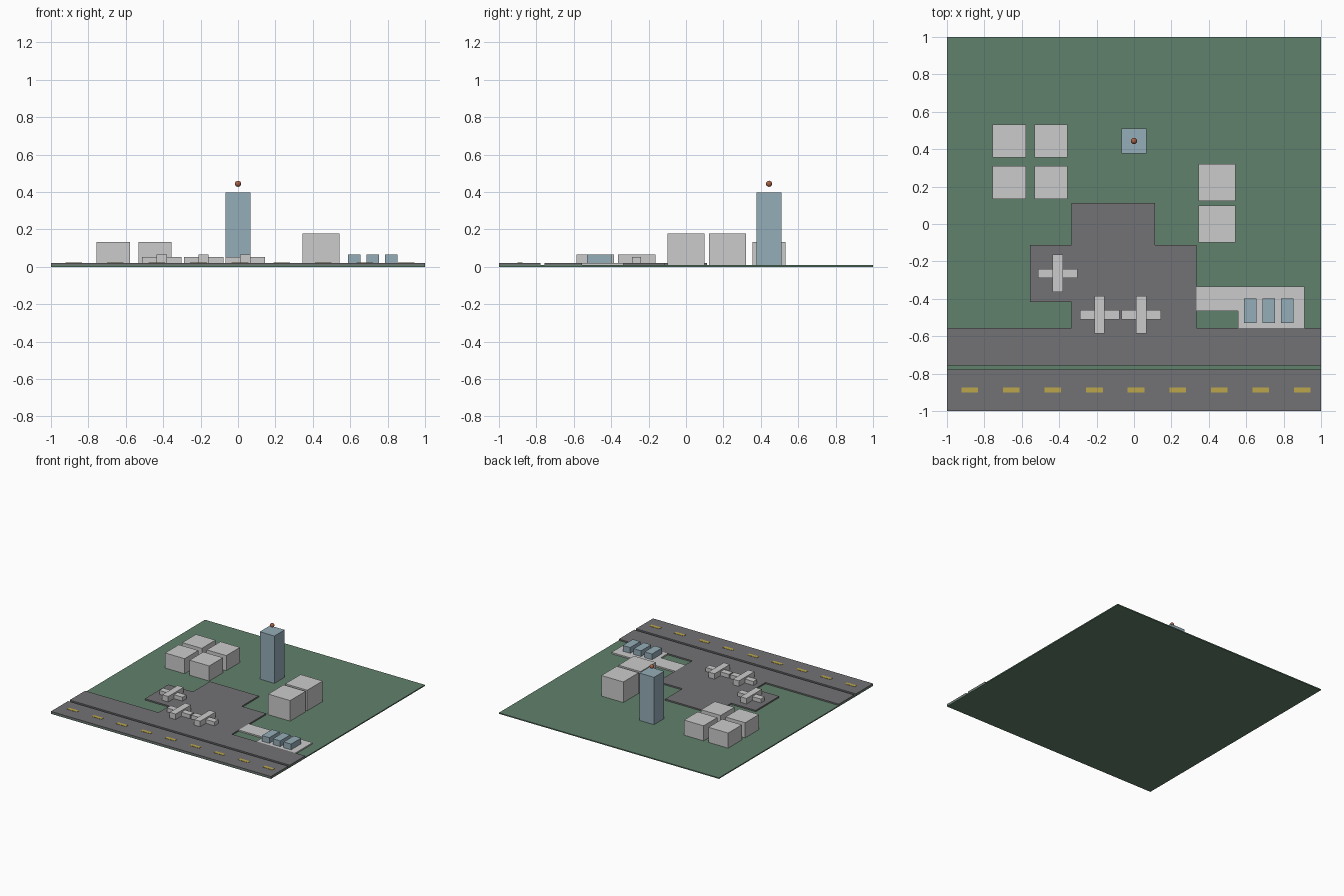
import bpy, bmesh

if "Cube" in bpy.data.objects:
    bpy.data.objects.remove(bpy.data.objects["Cube"])


def material(name, color):
    m = bpy.data.materials.new(name)
    m.diffuse_color = (*color, 1)
    m.use_nodes = True
    m.node_tree.nodes["Principled BSDF"].inputs["Base Color"].default_value = m.diffuse_color
    return m


GRASS = material("grass_green", (0.12, 0.22, 0.15))
TARMAC = material("tarmac", (0.17, 0.17, 0.18))
YELLOW = material("yellow_paint", (0.50, 0.38, 0.07))
BLUE = material("pale_blue", (0.30, 0.42, 0.48))
RED = material("red_lamp", (0.40, 0.12, 0.06))

GROUND = 0.009   # top of the grass
PAVED = 0.02     # top of the paved areas


def finish(name, bm, mat):
    bmesh.ops.recalc_face_normals(bm, faces=bm.faces)
    me = bpy.data.meshes.new(name)
    bm.to_mesh(me)
    bm.free()
    ob = bpy.data.objects.new(name, me)
    bpy.context.collection.objects.link(ob)
    if mat:
        me.materials.append(mat)
    return ob


def slab(name, outline, z0, z1, mat=None):
    """Extrude a flat outline from z0 up to z1."""
    bm = bmesh.new()
    face = bm.faces.new([bm.verts.new((x, y, z0)) for x, y in outline])
    ext = bmesh.ops.extrude_face_region(bm, geom=[face])
    top = [v for v in ext["geom"] if isinstance(v, bmesh.types.BMVert)]
    bmesh.ops.translate(bm, verts=top, vec=(0, 0, z1 - z0))
    return finish(name, bm, mat)


def block(name, cx, cy, w, d, z0, z1, mat=None):
    x, y = w / 2, d / 2
    return slab(name, [(cx - x, cy - y), (cx + x, cy - y), (cx + x, cy + y), (cx - x, cy + y)],
                z0, z1, mat)


# Grass base
block("grass_base", 0, 0, 2, 2, 0, GROUND, GRASS)

# Runway with yellow centre dashes
block("runway", 0, -0.889, 2, 0.222, GROUND, PAVED, TARMAC)
for i in range(9):
    block(f"runway_dash_{i + 1}", -0.878 + i * 0.2222, -0.887, 0.089, 0.028,
          PAVED - 0.002, PAVED + 0.002, YELLOW)

# Taxiway joined to the stepped apron
slab("taxiway_apron", [(-1, -0.756), (1, -0.756), (1, -0.556), (0.333, -0.556),
                       (0.333, -0.111), (0.111, -0.111), (0.111, 0.111), (-0.333, 0.111),
                       (-0.333, -0.111), (-0.556, -0.111), (-0.556, -0.416),
                       (-0.333, -0.416), (-0.333, -0.556), (-1, -0.556)],
     GROUND, PAVED, TARMAC)

# Car park and its access lane
slab("car_park", [(0.333, -0.333), (0.333, -0.466), (0.556, -0.466), (0.556, -0.556),
                  (0.911, -0.556), (0.911, -0.333)], GROUND, PAVED)
for i in range(3):
    block(f"parked_vehicle_{i + 1}", 0.622 + i * 0.099, -0.464, 0.067, 0.131,
          PAVED, 0.067, BLUE)

# Small hangars (two by two)
for x in (-0.667, -0.444):
    for y in (0.222, 0.444):
        block("small_hangar", x, y, 0.178, 0.178, GROUND, 0.133)

# Large hangars
for y in (0, 0.222):
    block("large_hangar", 0.444, y, 0.2, 0.2, GROUND, 0.178)

# Control tower and beacon
block("control_tower", 0, 0.444, 0.133, 0.133, GROUND, 0.398, BLUE)
bm = bmesh.new()
bmesh.ops.create_uvsphere(bm, u_segments=16, v_segments=8, radius=0.0165)
bmesh.ops.translate(bm, verts=bm.verts, vec=(0, 0.444, 0.444))
for f in bm.faces:
    f.smooth = True
finish("tower_beacon", bm, RED)

# Parked aircraft: fuselage crossed by a lower wing
for x, y in ((-0.407, -0.264), (-0.184, -0.485), (0.038, -0.485)):
    block("aircraft_fuselage", x, y, 0.055, 0.2, PAVED, 0.065)
    block("aircraft_wing", x, y - 0.001, 0.211, 0.05, PAVED, 0.052)
